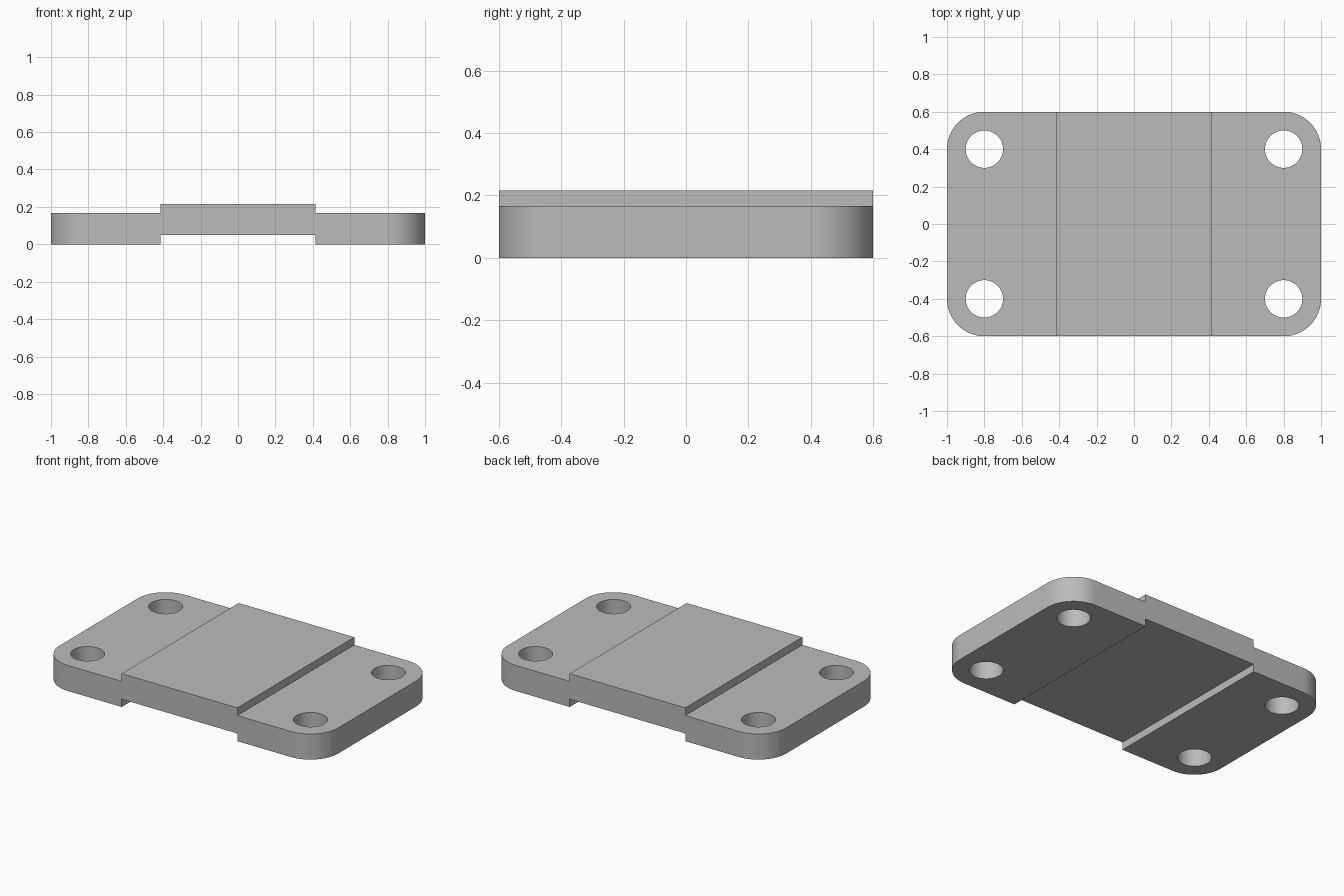
import bpy
import bmesh

default = bpy.data.objects.get("Cube")
if default:
    bpy.data.objects.remove(default, do_unlink=True)

HALF_X, HALF_Y = 1.0, 0.6
STEP_X = 0.415
END_TOP, STEP, TOP = 0.166, 0.05, 0.216
CORNER, HOLE = 0.2, 0.1

grey = bpy.data.materials.new("plain grey")
grey.use_nodes = True
colour = (0.5, 0.5, 0.5, 1)
grey.diffuse_color = colour
grey.node_tree.nodes["Principled BSDF"].inputs["Base Color"].default_value = colour

# Stepped plate: right half of the profile, mirrored, then extruded front to back
half = [(STEP_X, STEP), (STEP_X, 0), (HALF_X, 0),
        (HALF_X, END_TOP), (STEP_X, END_TOP), (STEP_X, TOP)]
profile = half + [(-x, z) for x, z in reversed(half)]
bm = bmesh.new()
face = bm.faces.new([bm.verts.new((x, -HALF_Y, z)) for x, z in profile])
grown = bmesh.ops.extrude_face_region(bm, geom=[face])
moved = [v for v in grown["geom"] if isinstance(v, bmesh.types.BMVert)]
bmesh.ops.translate(bm, verts=moved, vec=(0, 2 * HALF_Y, 0))

# Rounded outer corners
corners = [e for e in bm.edges
           if all(abs(v.co.x) > HALF_X - 0.01 for v in e.verts)
           and abs(e.verts[0].co.z - e.verts[1].co.z) > 0.1]
bmesh.ops.bevel(bm, geom=corners, offset=CORNER, offset_type='OFFSET',
                segments=16, profile=0.5, affect='EDGES')
bmesh.ops.recalc_face_normals(bm, faces=bm.faces)
mesh = bpy.data.meshes.new("stepped_plate")
bm.to_mesh(mesh)
bm.free()
mesh.materials.append(grey)
plate = bpy.data.objects.new("stepped_plate", mesh)
bpy.context.collection.objects.link(plate)


def select_only(obj):
    bpy.ops.object.select_all(action='DESELECT')
    obj.select_set(True)
    bpy.context.view_layer.objects.active = obj


# Four bolt holes, concentric with the corners
for sx in (-1, 1):
    for sy in (-1, 1):
        bpy.ops.mesh.primitive_cylinder_add(
            vertices=48, radius=HOLE, depth=1,
            location=(sx * (HALF_X - CORNER), sy * (HALF_Y - CORNER), 0))
        cutter = bpy.context.object
        cutter.name = "hole_cutter"
        cutter.hide_render = True
        cutter.data.materials.append(grey)
        cut = plate.modifiers.new("bolt hole", 'BOOLEAN')
        cut.operation = 'DIFFERENCE'
        cut.solver = 'EXACT'
        cut.object = cutter
        select_only(plate)
        bpy.ops.object.modifier_apply(modifier=cut.name)
        bpy.data.objects.remove(cutter, do_unlink=True)

select_only(plate)
bpy.ops.object.shade_smooth_by_angle()
